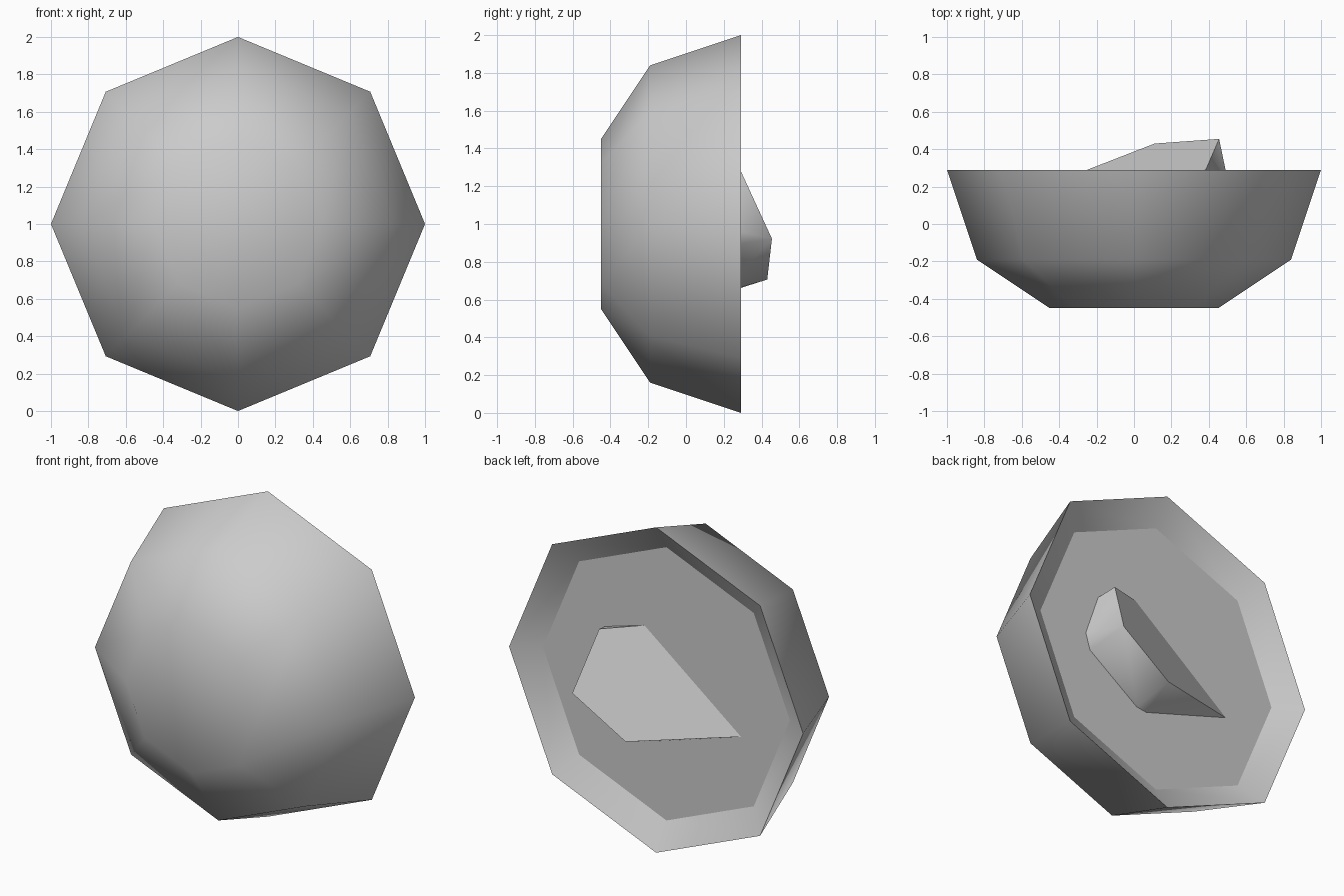
import bpy, bmesh, math

cube = bpy.data.objects.get("Cube")
if cube:
    bpy.data.objects.remove(cube, do_unlink=True)

grey = bpy.data.materials.new("plain_grey")
grey.use_nodes = True
COLOUR = (0.6, 0.6, 0.6, 1)
grey.diffuse_color = COLOUR
grey.node_tree.nodes["Principled BSDF"].inputs["Base Color"].default_value = COLOUR


def finish(bm, name):
    for face in bm.faces:
        face.smooth = True
    mesh = bpy.data.meshes.new(name)
    bm.to_mesh(mesh)
    bm.free()
    mesh.materials.append(grey)
    obj = bpy.data.objects.new(name, mesh)
    bpy.context.collection.objects.link(obj)
    return obj


# Domed eight-sided shell with a shallow recessed back: (radius, y) from front to back
SIDES = 8
PROFILE = [(0.45, -0.45), (0.84, -0.19), (1.0, 0.29), (0.84, 0.19)]
bm = bmesh.new()
rings = []
for radius, y in PROFILE:
    angles = [2 * math.pi * i / SIDES for i in range(SIDES)]
    rings.append([bm.verts.new((radius * math.cos(a), y, 1 + radius * math.sin(a)))
                  for a in angles])
for lower, upper in zip(rings, rings[1:]):
    for i in range(SIDES):
        j = (i + 1) % SIDES
        bm.faces.new((lower[i], lower[j], upper[j], upper[i]))
bm.faces.new(rings[0])
bm.faces.new(rings[-1])
bmesh.ops.recalc_face_normals(bm, faces=bm.faces)

# Crisp rim and crisp border round the recessed floor
for ring in rings[2:]:
    for i in range(SIDES):
        bm.edges.get((ring[i], ring[(i + 1) % SIDES])).smooth = False
finish(bm, "domed_shell")

# Slanted wedge rising from the recessed floor
FLOOR = 0.19
bm = bmesh.new()
tip = bm.verts.new((-0.507, FLOOR, 0.81))
crest = bm.verts.new((0.15, FLOOR, 1.32))
shoulder = bm.verts.new((0.385, 0.293, 1.274))
peak = bm.verts.new((0.455, 0.455, 0.922))
heel = bm.verts.new((0.11, 0.43, 0.706))
foot = [bm.verts.new((x, FLOOR, z)) for x, z in
        [(0.42, 1.24), (0.51, 0.98), (0.48, 0.88), (0.14, 0.64), (0.07, 0.63)]]

slope = bm.faces.new((tip, crest, shoulder, peak, heel))
for corners in [(crest, foot[0], shoulder),
                (shoulder, foot[0], foot[1], peak),
                (peak, foot[1], foot[2]),
                (peak, foot[2], foot[3], heel),
                (heel, foot[3], foot[4]),
                (heel, foot[4], tip)]:
    bm.faces.new(corners)
base = bm.faces.new([tip, crest] + foot)
bmesh.ops.recalc_face_normals(bm, faces=bm.faces)
for edge in slope.edges:
    edge.smooth = False
bm.edges.get((shoulder, foot[0])).smooth = False
bmesh.ops.delete(bm, geom=[base], context='FACES_ONLY')
finish(bm, "back_wedge")
